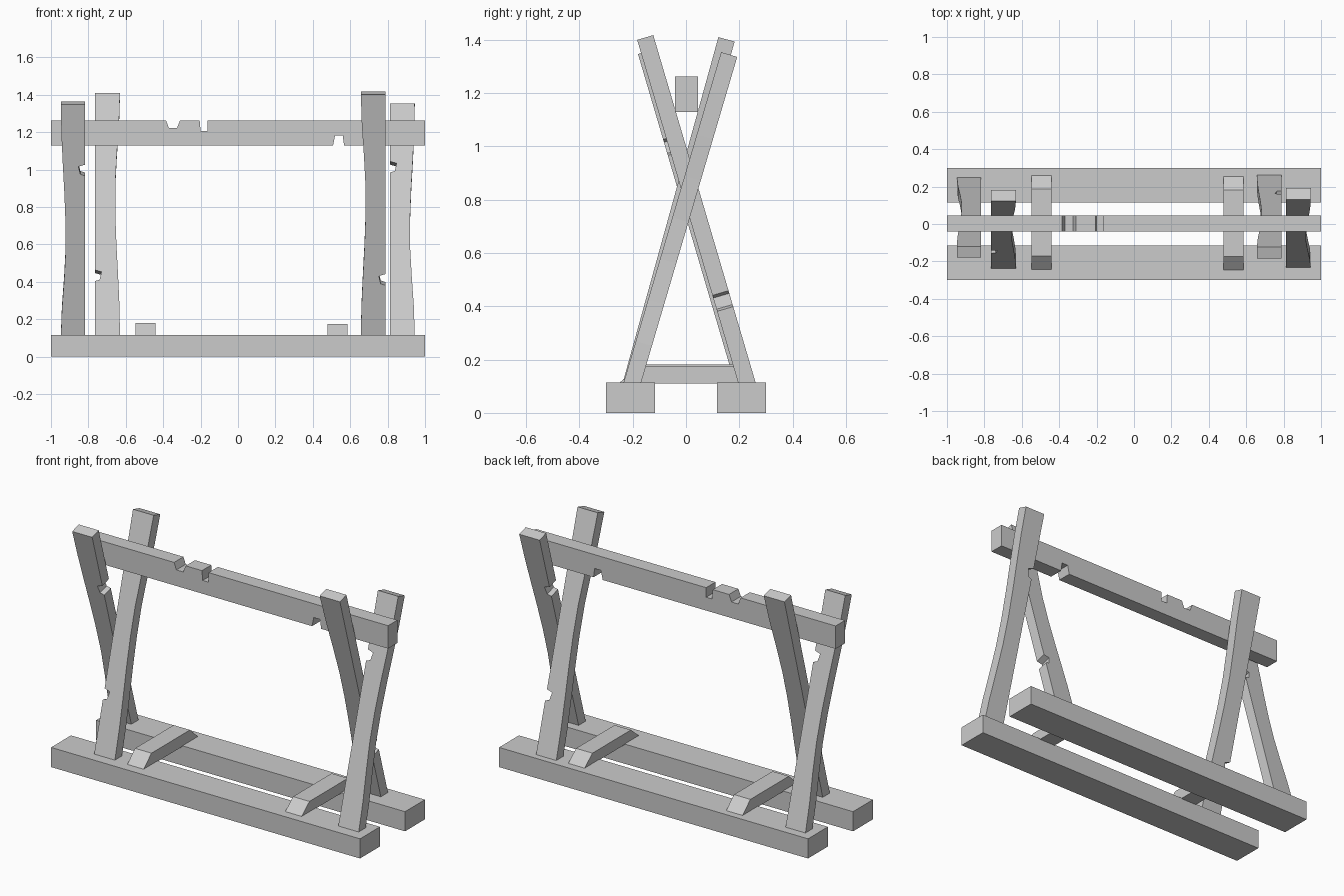
import bpy, bmesh, math
from mathutils import Vector

if "Cube" in bpy.data.objects:
    bpy.data.objects.remove(bpy.data.objects["Cube"])


def prism(name, pts, side_a, side_b):
    """Solid between two copies of an outline, each placed by a mapping."""
    bm = bmesh.new()
    a = [bm.verts.new(side_a(*p)) for p in pts]
    b = [bm.verts.new(side_b(*p)) for p in pts]
    bm.faces.new(a)
    bm.faces.new(b[::-1])
    n = len(pts)
    for i in range(n):
        j = (i + 1) % n
        bm.faces.new((a[j], a[i], b[i], b[j]))
    bmesh.ops.recalc_face_normals(bm, faces=bm.faces)
    me = bpy.data.meshes.new(name)
    bm.to_mesh(me)
    bm.free()
    ob = bpy.data.objects.new(name, me)
    bpy.context.collection.objects.link(ob)
    return ob


def along_y(name, pts, y0, y1):
    return prism(name, pts, lambda x, z: (x, y0, z), lambda x, z: (x, y1, z))


def along_x(name, pts, x0, x1):
    return prism(name, pts, lambda y, z: (x0, y, z), lambda y, z: (x1, y, z))


def leg(name, x_straight, x_curved, y_low, y_top, z_top, z_waist, z_notch):
    """Leaning plank: one straight notched edge, one edge worn to a waist."""
    z0 = 0.105
    s = math.copysign(1, x_curved - x_straight)
    pts = [(x_straight, z0)]
    for dx, dz in ((0, -0.03), (0.025, -0.022), (0.035, 0.02), (0, 0.03)):
        pts.append((x_straight + s * dx, z_notch + dz))
    pts.append((x_straight, z_top))
    steps = 8
    for i in range(steps + 1):
        z = z_top + (z0 - z_top) * i / steps
        span = (z_top if z > z_waist else z0) - z_waist
        bend = 0.5 + 0.5 * math.cos(math.pi * (z - z_waist) / span)
        pts.append((x_curved - s * 0.026 * bend, z))
    d = Vector((0, y_top - y_low, z_top - z0)).normalized()
    nrm = Vector((0, d.z, -d.y)) * 0.0315

    def centre(x, z):
        t = (z - z0) / (z_top - z0)
        return Vector((x, y_low + t * (y_top - y_low), z))

    return prism(name, pts, lambda x, z: centre(x, z) - nrm,
                 lambda x, z: centre(x, z) + nrm)


# Base beams
for name, y0, y1 in (("front_base_beam", -0.30, -0.116), ("back_base_beam", 0.116, 0.30)):
    along_y(name, [(-1, 0), (1, 0), (1, 0.115), (-1, 0.115)], y0, y1)

# Notched top rail
along_y("top_rail", [
    (-1, 1.129), (0.508, 1.129), (0.519, 1.182), (0.56, 1.182), (0.567, 1.129), (1, 1.129),
    (1, 1.263), (-0.162, 1.263), (-0.162, 1.207), (-0.2, 1.207), (-0.205, 1.263),
    (-0.31, 1.263), (-0.326, 1.223), (-0.37, 1.223), (-0.385, 1.263), (-1, 1.263)],
    -0.041, 0.045)

# Cross ties with slanted ends
for name, x0, x1, zt, dy in (("left_tie", -0.547, -0.441, 0.181, 0.003),
                             ("right_tie", 0.479, 0.585, 0.175, -0.002)):
    along_x(name, [(-0.25 + dy, 0.111), (0.26 + dy, 0.111), (0.183 + dy, zt), (-0.173 + dy, zt)], x0, x1)

# Crossed legs
leg("left_outer_leg", -0.818, -0.947, 0.218, -0.150, 1.356, 0.62, 1.005)
leg("left_inner_leg", -0.765, -0.631, -0.207, 0.152, 1.402, 0.85, 0.425)
leg("right_inner_leg", 0.788, 0.657, 0.231, -0.153, 1.409, 0.85, 0.42)
leg("right_outer_leg", 0.813, 0.945, -0.204, 0.162, 1.345, 0.65, 1.005)
